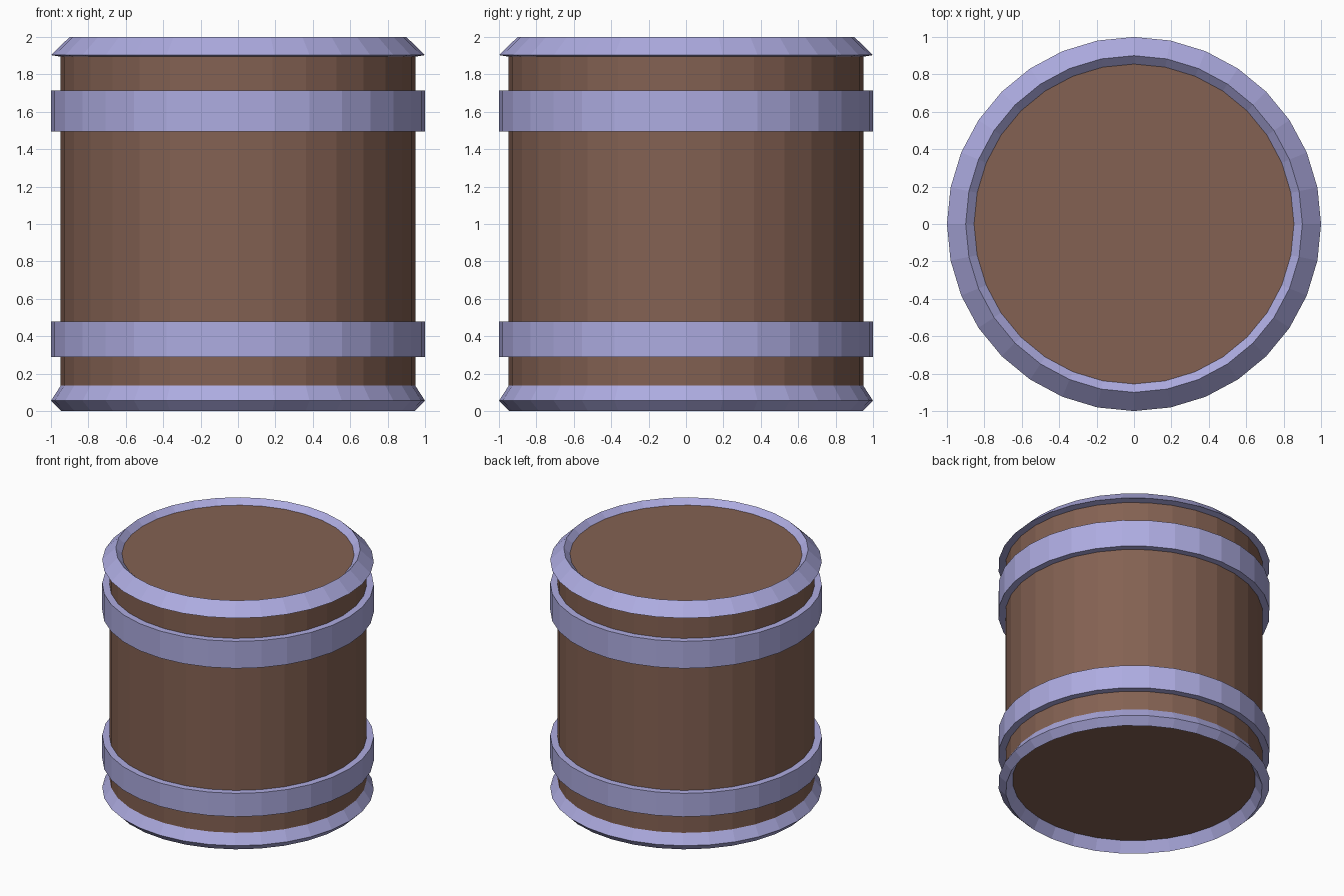
import bpy, bmesh
from math import cos, sin, pi

if "Cube" in bpy.data.objects:
    bpy.data.objects.remove(bpy.data.objects["Cube"])

SIDES = 32


def material(name, color):
    m = bpy.data.materials.new(name)
    m.diffuse_color = (*color, 1)
    m.use_nodes = True
    m.node_tree.nodes["Principled BSDF"].inputs["Base Color"].default_value = m.diffuse_color
    return m


wood = material("brown_wood", (0.23, 0.12, 0.085))
metal = material("lilac_metal", (0.42, 0.41, 0.75))


def lathe(name, profile, mat, closed):
    """Revolve (radius, z) points, listed bottom to top on the outside."""
    bm = bmesh.new()
    rings = [[bm.verts.new((r * cos(2 * pi * i / SIDES), r * sin(2 * pi * i / SIDES), z))
              for i in range(SIDES)] for r, z in profile]
    pairs = list(zip(rings, rings[1:]))
    if closed:
        pairs.append((rings[-1], rings[0]))
    else:
        bm.faces.new(rings[0][::-1])
        bm.faces.new(rings[-1])
    for a, b in pairs:
        for i in range(SIDES):
            j = (i + 1) % SIDES
            bm.faces.new((a[i], a[j], b[j], b[i]))
    bmesh.ops.recalc_face_normals(bm, faces=bm.faces)
    mesh = bpy.data.meshes.new(name)
    bm.to_mesh(mesh)
    bm.free()
    mesh.materials.append(mat)
    obj = bpy.data.objects.new(name, mesh)
    bpy.context.collection.objects.link(obj)
    return obj


# Barrel body with recessed ends
lathe("barrel_body", [(0.9, 0.083), (0.948, 0.13), (0.948, 1.9), (0.855, 1.957)], wood, False)

# Bevelled end rims
lathe("bottom_rim", [(0.945, 0), (1, 0.055), (0.945, 0.14), (0.89, 0.092)], metal, True)
lathe("top_rim", [(0.94, 1.893), (1, 1.903), (0.9, 2), (0.85, 1.952)], metal, True)

# Flat hoops
for name, low, high in (("lower_hoop", 0.29, 0.48), ("upper_hoop", 1.495, 1.715)):
    lathe(name, [(0.94, low), (1, low), (1, high), (0.94, high)], metal, True)
